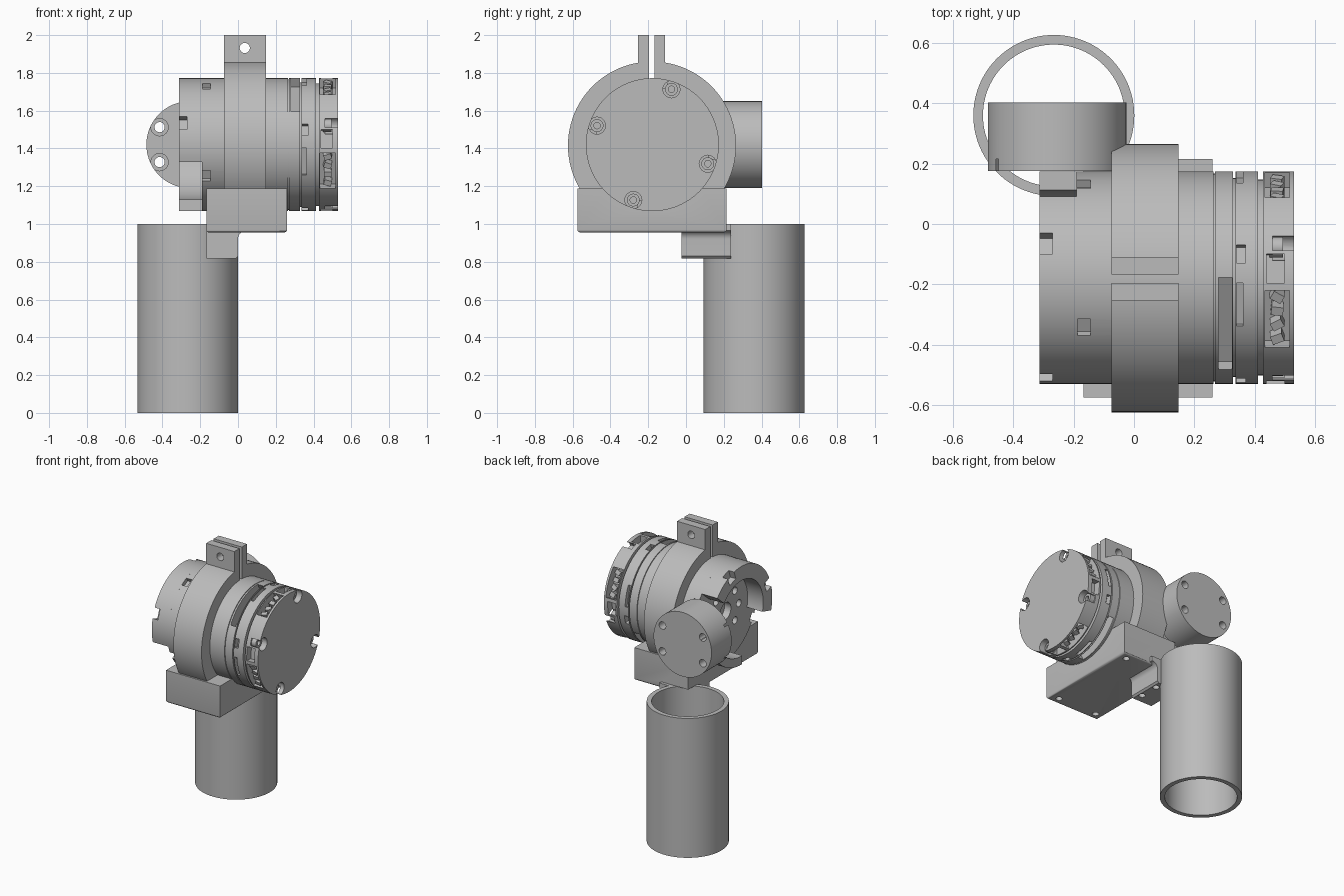
import bpy, bmesh, math, random
from mathutils import Matrix, Vector

cube = bpy.data.objects.get("Cube")
if cube:
    bpy.data.objects.remove(cube, do_unlink=True)

random.seed(4)
GREY = (0.5, 0.5, 0.5, 1)
metal = bpy.data.materials.new("plain_grey")
metal.use_nodes = True
metal.diffuse_color = GREY
metal.node_tree.nodes["Principled BSDF"].inputs["Base Color"].default_value = GREY

CY, CZ, R = -0.178, 1.42, 0.352          # main drum axis and radius
AXES = {"x": Matrix.Rotation(math.pi / 2, 4, "Y"),
        "y": Matrix.Rotation(-math.pi / 2, 4, "X"),
        "z": Matrix.Identity(4)}


def finish(name, bm):
    bmesh.ops.recalc_face_normals(bm, faces=bm.faces[:])
    mesh = bpy.data.meshes.new(name)
    bm.to_mesh(mesh)
    bm.free()
    mesh.materials.append(metal)
    ob = bpy.data.objects.new(name, mesh)
    bpy.context.collection.objects.link(ob)
    return ob


def lathe(name, pts, axis, loc, closed=False, steps=96):
    """Spin (radius, height) points about an axis."""
    bm = bmesh.new()
    vs = [bm.verts.new((r, 0, h)) for r, h in pts]
    loop = vs + vs[:1] if closed else vs
    es = [bm.edges.new(pair) for pair in zip(loop, loop[1:])]
    bmesh.ops.spin(bm, geom=vs + es, cent=(0, 0, 0), axis=(0, 0, 1),
                   angle=math.tau, steps=steps)
    bmesh.ops.remove_doubles(bm, verts=bm.verts[:], dist=1e-5)
    bmesh.ops.transform(bm, matrix=Matrix.Translation(loc) @ AXES[axis], verts=bm.verts[:])
    return finish(name, bm)


def rod(name, r, h0, h1, axis, loc, steps=24):
    return lathe(name, [(0, h0), (r, h0), (r, h1), (0, h1)], axis, loc, steps=steps)


def box(name, lo, hi, matrix=None, bevel=0):
    bm = bmesh.new()
    bmesh.ops.create_cube(bm, size=1)
    lo, hi = Vector(lo), Vector(hi)
    m = Matrix.Translation((lo + hi) / 2) @ Matrix.Diagonal((*(hi - lo), 1))
    bmesh.ops.transform(bm, matrix=m, verts=bm.verts[:])
    if bevel:
        low = [e for e in bm.edges if all(v.co.z < lo.z + 0.001 for v in e.verts)]
        bmesh.ops.bevel(bm, geom=low, offset=bevel, segments=3, affect="EDGES", profile=0.5)
    if matrix:
        bmesh.ops.transform(bm, matrix=matrix, verts=bm.verts[:])
    return finish(name, bm)


def prism(name, pts, offset):
    bm = bmesh.new()
    face = bm.faces.new([bm.verts.new(p) for p in pts])
    out = bmesh.ops.extrude_face_region(bm, geom=[face])
    bmesh.ops.translate(bm, vec=offset, verts=[v for v in out["geom"]
                                               if isinstance(v, bmesh.types.BMVert)])
    return finish(name, bm)


def boolean(ob, other, op="DIFFERENCE"):
    mod = ob.modifiers.new("bool", "BOOLEAN")
    mod.operation, mod.solver, mod.object = op, "EXACT", other
    bpy.context.view_layer.objects.active = ob
    bpy.ops.object.modifier_apply(modifier=mod.name)
    bpy.data.objects.remove(other, do_unlink=True)


def around(deg):
    """Frame on the drum axis whose local y points outward at this angle."""
    return Matrix.Translation((0, CY, CZ)) @ Matrix.Rotation(math.radians(deg), 4, "X")


def window(ob, x0, x1, deg, half, depth):
    w = R * math.sin(math.radians(half))
    boolean(ob, box("cutter", (x0, R - depth, -w), (x1, R + 0.1, w), around(deg)))


def polar(deg, r):
    a = math.radians(deg)
    return CY + r * math.cos(a), CZ + r * math.sin(a)


# Standing tube
lathe("support_tube", [(0.267, 0), (0.267, 1), (0.235, 1), (0.235, 0)],
      "z", (-0.266, 0.36, 0), closed=True)

# Main drum with narrow seams
profile = [(0, -0.19)]
for x0, x1, r in [(-0.19, 0.264, R), (0.264, 0.269, 0.345), (0.269, 0.328, R),
                  (0.328, 0.336, 0.33), (0.336, 0.412, R), (0.412, 0.428, 0.325),
                  (0.428, 0.53, R)]:
    profile += [(r, x0), (r, x1)]
drum = lathe("main_drum", profile + [(0, 0.53)], "x", (0, CY, CZ))

# Vents and slots around the drum
for k in range(4):
    turn = 90 * k
    window(drum, 0.435, 0.515, 24 + turn, 17, 0.07)
    window(drum, 0.44, 0.5, 85 + turn, 8, 0.05)
    window(drum, 0.34, 0.37, 77 + turn, 5, 0.04)
    window(drum, 0.34, 0.362, 105 + turn, 12, 0.03)
    window(drum, -0.19, -0.145, 28 + turn, 5, 0.03)
for deg in (120, 300):
    window(drum, 0.28, 0.325, deg, 30, 0.1)

# Loose inner parts behind the vents
for k in range(4):
    for j in range(4):
        tilt = Matrix.Translation((0.475, R - 0.045, 0.05 * (j - 1.5)))
        tilt = tilt @ Matrix.Rotation(random.uniform(-0.6, 0.6), 4, "Y")
        box("vent_insert", (-0.02, -0.03, -0.015), (0.02, 0.025, 0.015),
            around(24 + 90 * k) @ tilt)

# Screw pockets and screws in the end face
for k in range(4):
    deg = 71 + 90 * k
    y, z = polar(deg, 0.31)
    boolean(drum, rod("cutter", 0.045, 0.46, 0.6, "x", (0, y, z)))
    boolean(drum, box("cutter", (0.46, 0.325, -0.025), (0.6, 0.4, 0.025), around(deg)))
    lathe("end_screw", [(0, 0.45), (0.034, 0.45), (0.034, 0.495), (0.017, 0.495),
                        (0.017, 0.475), (0, 0.475)], "x", (0, y, z), steps=18)

# Bolt circle on the recessed face
for k in range(8):
    y, z = polar(45 * k, 0.15)
    boolean(drum, rod("cutter", 0.026, -0.3, -0.12, "x", (0, y, z)))
boolean(drum, rod("cutter", 0.06, -0.3, -0.14, "x", (0, CY, CZ)))


# Partial collar walls around the recessed face
def collar(name, a0, a1, r0):
    degs = [a0 + (a1 - a0) * i / 40 for i in range(41)]
    pts = [(-0.313, *polar(d, R)) for d in degs]
    pts += [(-0.313, *polar(d, r0)) for d in reversed(degs)]
    return prism(name, pts, (0.125, 0, 0))


upper = collar("upper_collar", 40, 195, 0.25)
for deg in (71, 161):
    window(upper, -0.35, -0.27, deg, 6, 0.06)
lower = collar("lower_collar", -92, 0, 0.29)

# Clamp ring, tabs and base block in one piece
clamp = rod("clamp_mount", 0.445, -0.075, 0.148, "x", (0, -0.18, 1.415), steps=96)
boolean(clamp, box("tab", (-0.075, -0.253, 1.7), (0.148, -0.11, 2)), "UNION")
boolean(clamp, box("base", (-0.168, -0.575, 0.955), (0.26, 0.215, 1.188), bevel=0.015), "UNION")

# Rear foot with a rounded inner corner, shaped to the tube
curve = [(0.045 - 0.045 * math.cos(a), -0.025, 0.92 + 0.045 * math.sin(a))
         for a in [math.pi / 2 * i / 8 for i in range(9)]]
foot = prism("foot", [(-0.168, -0.025, 0.818), (-0.012, -0.025, 0.818),
                      (0, -0.025, 0.83)] + curve
             + [(0.045, -0.025, 1), (-0.168, -0.025, 1)], (0, 0.262, 0))
boolean(clamp, foot, "UNION")
boolean(clamp, rod("cutter", 0.264, 0.5, 1.0, "z", (-0.266, 0.36, 0), steps=96))

# Clamp bore, slot, bolt hole and mounting holes
boolean(clamp, rod("cutter", R - 0.003, -0.3, 0.4, "x", (0, CY, CZ), steps=96))
boolean(clamp, box("cutter", (-0.3, -0.195, 1.7), (0.3, -0.168, 2.1)))
boolean(clamp, rod("cutter", 0.027, -0.6, 0.2, "y", (0.036, 0, 1.932)))
for x, y in [(0.2, 0.16), (0.2, -0.52), (-0.11, -0.52), (-0.035, 0.04), (-0.035, 0.18)]:
    boolean(clamp, rod("cutter", 0.022, 0.7, 1.03, "z", (x, y, 0)))

# Rear drum with four counterbored through holes
rear = rod("rear_drum", 0.23, 0.175, 0.403, "y", (-0.255, 0, CZ), steps=96)
for sx in (-1, 1):
    for sz in (-1, 1):
        spot = (-0.255 + 0.16 * sx, 0, CZ + 0.0925 * sz)
        boolean(rear, rod("cutter", 0.027, 0, 0.6, "y", spot))
        boolean(rear, rod("cutter", 0.046, 0.1, 0.215, "y", spot))

# Smooth round surfaces, keep hard edges
bpy.ops.object.select_all(action="DESELECT")
for ob in bpy.context.collection.objects:
    if ob.type == "MESH" and metal.name in ob.data.materials:
        ob.select_set(True)
        bpy.context.view_layer.objects.active = ob
bpy.ops.object.shade_smooth_by_angle(angle=math.radians(30))
